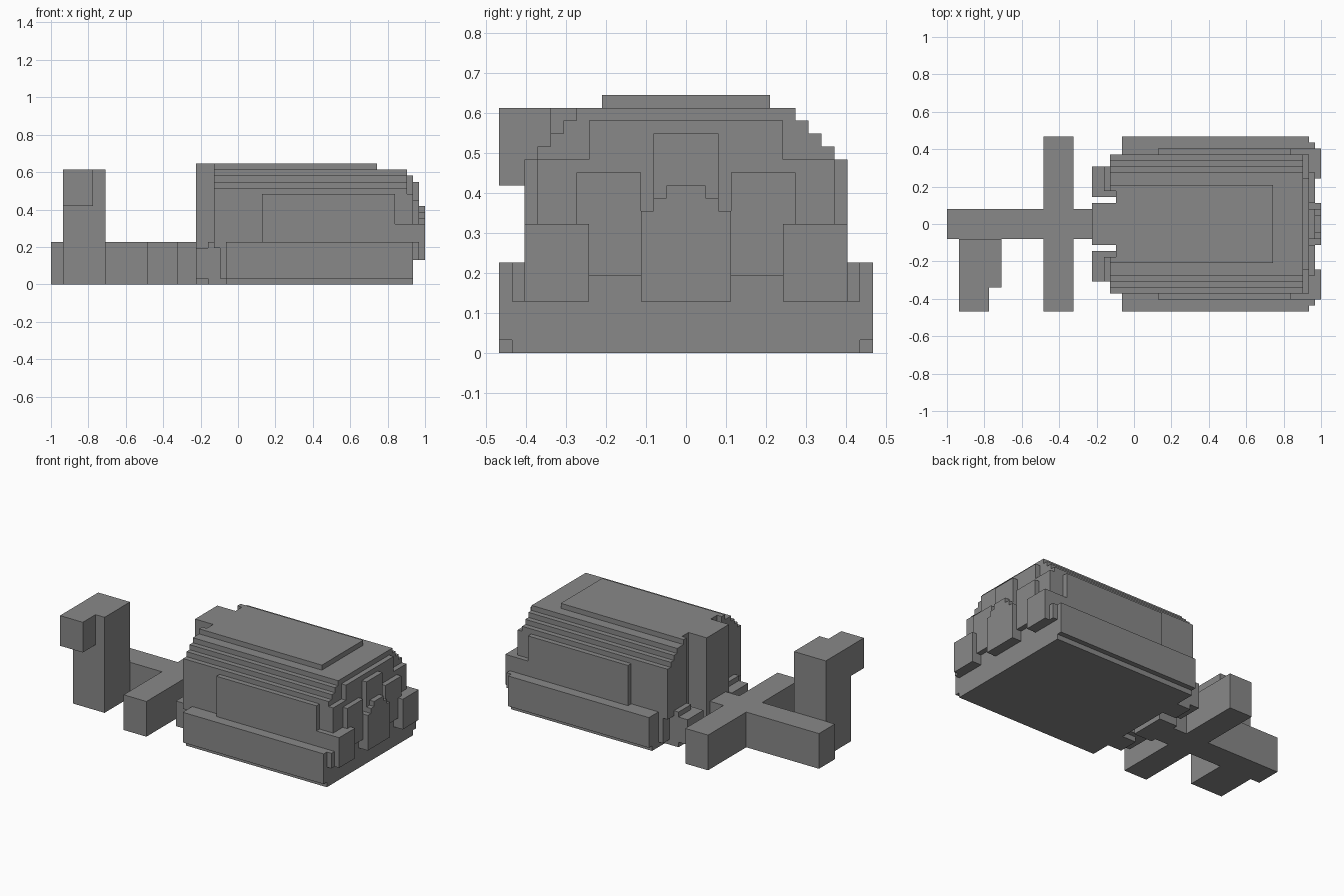
import bpy
import bmesh

if "Cube" in bpy.data.objects:
    bpy.data.objects.remove(bpy.data.objects["Cube"], do_unlink=True)

U = 2 / 62  # one block of the grid; x runs from 0 to 62 blocks

grey = bpy.data.materials.new("plain_grey")
grey.use_nodes = True
grey.diffuse_color = (0.25, 0.25, 0.25, 1)
grey.node_tree.nodes["Principled BSDF"].inputs["Base Color"].default_value = (0.25, 0.25, 0.25, 1)


def extrude(name, x0, x1, outline):
    """Extrude a (y, z) outline along x."""
    bm = bmesh.new()
    verts = [bm.verts.new(((x0 - 31) * U, y * U, z * U)) for y, z in outline]
    face = bm.faces.new(verts)
    moved = bmesh.ops.extrude_face_region(bm, geom=[face])["geom"]
    tops = [v for v in moved if isinstance(v, bmesh.types.BMVert)]
    bmesh.ops.translate(bm, verts=tops, vec=((x1 - x0) * U, 0, 0))
    bmesh.ops.recalc_face_normals(bm, faces=bm.faces)
    mesh = bpy.data.meshes.new(name)
    bm.to_mesh(mesh)
    bm.free()
    mesh.materials.append(grey)
    bpy.context.collection.objects.link(bpy.data.objects.new(name, mesh))


def side_of(steps, z):
    """Stepped edge going up: steps are (half width, top height)."""
    edge = []
    for width, top in steps:
        edge += [(width, z), (width, top)]
        z = top
    return edge


def centred(name, x0, x1, z, *steps):
    edge = side_of(steps, z)
    extrude(name, x0, x1, edge + [(-y, h) for y, h in reversed(edge)])


def one_side(name, sign, x0, x1, inner, z, *steps):
    edge = side_of(steps, z)
    outline = [(inner, z)] + edge + [(inner, edge[-1][1])]
    extrude(name, x0, x1, [(y * sign, h) for y, h in outline])


def pair(name, *args):
    one_side("left_" + name, 1, *args)
    one_side("right_" + name, -1, *args)


# Main body: base with side skirts, stepped shell and roof plate
SHOULDERS = [(11.5, 16), (10.5, 17), (9.5, 18), (8.5, 19)]
centred("base_and_skirts", 29, 60, 0, (13.5, 1), (14.5, 7))
centred("body_shell", 28, 59, 1, *SHOULDERS)
centred("roof_plate", 28, 54, 19, (6.5, 20))
pair("rear_wall", 27, 28, 5.5, 6, *SHOULDERS, (6.5, 20))
pair("side_panel", 35, 57, 11.5, 7, (12.5, 15))

# Front end: layered plates, lamps and centre piece
centred("front_plate", 59, 60, 7, (11.5, 15), (7.5, 18))
pair("front_panel", 60, 61, 3.5, 6, (8.5, 14))
centred("front_strip", 60, 61, 4, (2.5, 17))
centred("centre_piece", 60, 62, 4, (3.5, 11), (2.5, 12), (1.5, 13))
pair("lamp_block", 57, 62, 7.5, 4, (12.5, 10))
pair("lamp_edge", 60, 61, 12.5, 4, (13.5, 7))

# Rear end: tall fin and low stepped pods
centred("rear_fin", 24, 28, 0, (3.5, 20))
pair("rear_pod", 24, 28, 4.5, 1, (9.5, 6))
pair("rear_pod_core", 26, 29, 5.5, 0, (9.5, 7))

# Tail: long bar, cross bar and raised handle
centred("tail_bar", 0, 24, 0, (2.5, 7))
centred("cross_bar", 16, 21, 0, (14.5, 7))
one_side("handle_post", -1, 2, 9, 2.5, 0, (10.5, 19))
one_side("handle_tip", -1, 2, 7, 10.5, 13, (14.5, 19))
